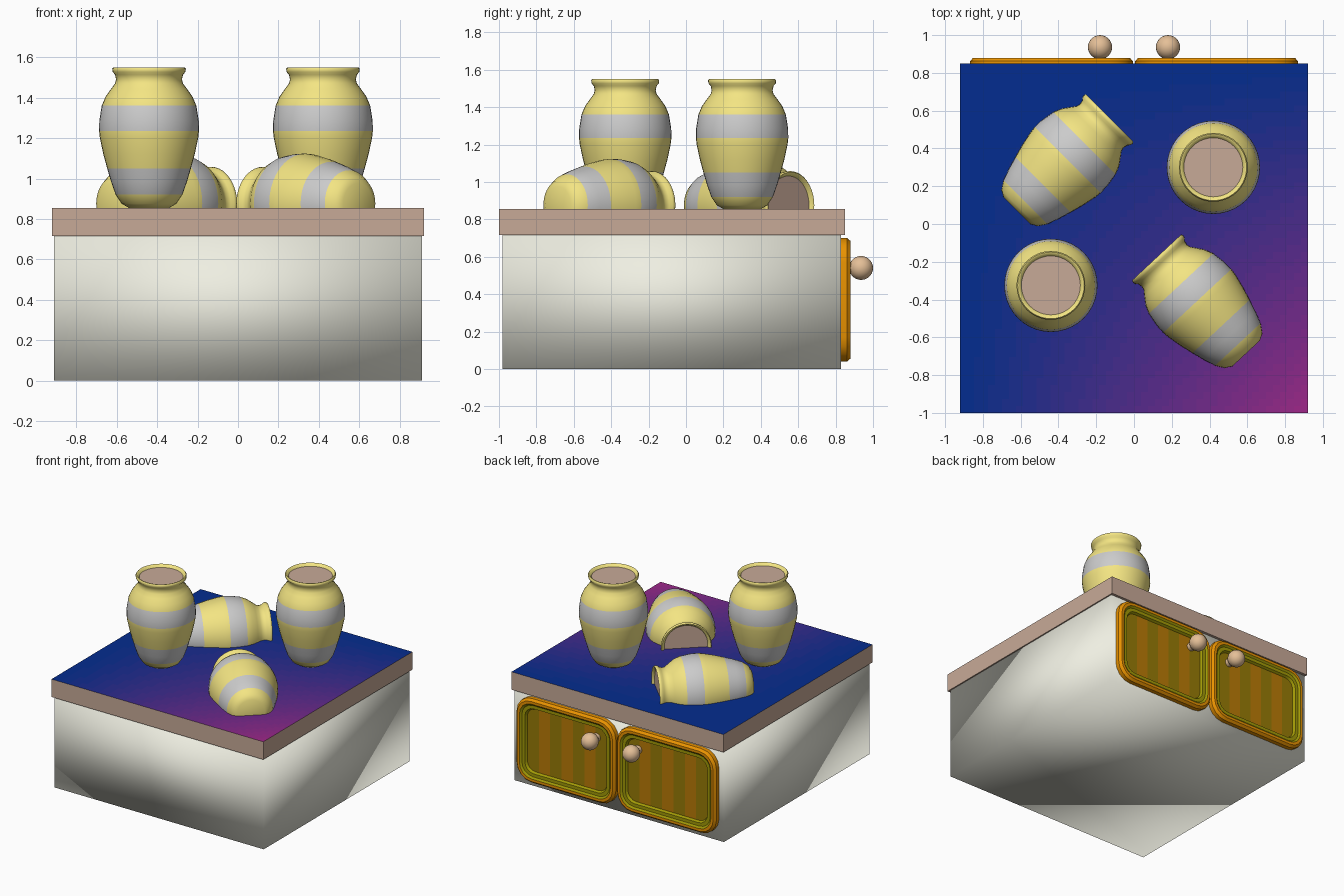
import bpy, bmesh
from math import sin, cos, pi, radians
from mathutils import Vector, Matrix

if "Cube" in bpy.data.objects:
    bpy.data.objects.remove(bpy.data.objects["Cube"])


def mat(name, r, g, b):
    m = bpy.data.materials.new(name)
    m.diffuse_color = [(c / 255) ** 2.2 for c in (r, g, b)] + [1]
    m.use_nodes = True
    m.node_tree.nodes["Principled BSDF"].inputs["Base Color"].default_value = m.diffuse_color
    return m


CREAM = mat("cream", 238, 238, 225)
BROWN = mat("brown", 198, 168, 150)
YELLOW = mat("yellow", 243, 228, 130)
GREY = mat("band_grey", 188, 188, 188)
ORANGE = mat("orange", 232, 145, 5)
OLIVE = mat("olive", 160, 152, 15)
PANEL_A = mat("panel_orange", 185, 122, 15)
PANEL_B = mat("panel_olive", 150, 122, 15)
KNOB = mat("knob_wood", 228, 190, 150)


def finish(name, bm, mats, angle=35):
    bmesh.ops.recalc_face_normals(bm, faces=bm.faces)
    me = bpy.data.meshes.new(name)
    bm.to_mesh(me)
    bm.free()
    for m in mats:
        me.materials.append(m)
    me.shade_smooth()
    if angle < 180:
        me.set_sharp_from_angle(angle=radians(angle))
    ob = bpy.data.objects.new(name, me)
    bpy.context.collection.objects.link(ob)
    return ob


def loft(rings, band_mats, start_mat, end_mat):
    """Skin closed rings, one material index per band, and cap both ends."""
    bm = bmesh.new()
    vs = [[bm.verts.new(p) for p in ring] for ring in rings]
    n = len(vs[0])
    for a, b, mi in zip(vs, vs[1:], band_mats):
        for i in range(n):
            j = (i + 1) % n
            bm.faces.new((a[i], a[j], b[j], b[i])).material_index = mi
    bm.faces.new(vs[0]).material_index = start_mat
    end = bm.faces.new(vs[-1])
    end.material_index = end_mat
    return bm, end


def box(x0, x1, y0, y1, z0, z1):
    bm = bmesh.new()
    bmesh.ops.create_cube(bm, size=1, matrix=Matrix.Translation(
        ((x0 + x1) / 2, (y0 + y1) / 2, (z0 + z1) / 2)) @ Matrix.Diagonal((x1 - x0, y1 - y0, z1 - z0, 1)))
    return bm


# cabinet body: a box with softly blended normals
finish("cabinet_body", box(-0.91, 0.91, -0.98, 0.83, 0, 0.72), [CREAM], 180)

# tabletop: brown slab whose upper face fades from blue to purple
LEVELS = 24
bm = box(-0.92, 0.92, -1, 0.85, 0.715, 0.855)
top = [f for f in bm.faces if f.calc_center_median().z > 0.85]
bmesh.ops.delete(bm, geom=top, context='FACES_ONLY')
old = set(bm.faces)
bmesh.ops.create_grid(bm, x_segments=50, y_segments=50, size=1,
                      matrix=Matrix.Translation((0, -0.075, 0.855)) @ Matrix.Diagonal((0.92, 0.925, 1, 1)))
for f in bm.faces:
    if f not in old:
        c = f.calc_center_median()
        t = (c.x + 0.92) / 1.84 * (0.85 - c.y) / 1.85
        f.material_index = 1 + min(LEVELS - 1, int(t * LEVELS))
fade = []
for k in range(LEVELS):
    t = k / (LEVELS - 1)
    fade.append(mat(f"fade_{k}", 12 + 145 * t, 48 - 4 * t, 142 - 6 * t))
finish("tabletop", bm, [BROWN] + fade)

# vase profile: radius, height, material of the band above
PROFILE = [(0.10, 0, 0), (0.135, 0.02, 0), (0.165, 0.065, 1), (0.188, 0.13, 1), (0.207, 0.195, 0),
           (0.226, 0.265, 0), (0.243, 0.345, 0), (0.247, 0.38, 1), (0.246, 0.43, 1), (0.234, 0.505, 0),
           (0.215, 0.55, 0), (0.188, 0.588, 0), (0.168, 0.615, 0), (0.163, 0.635, 0), (0.168, 0.658, 0),
           (0.18, 0.672, 0), (0.182, 0.688, 0), (0.176, 0.695, 0), (0.168, 0.693, 0), (0.156, 0.675, 0)]


def vase(name, matrix):
    rings = [[(r * cos(2 * pi * i / 40), r * sin(2 * pi * i / 40), h) for i in range(40)]
             for r, h, _ in PROFILE]
    bm, _ = loft(rings, [p[2] for p in PROFILE[:-1]], 0, 2)
    finish(name, bm, [YELLOW, GREY, BROWN], 50).matrix_world = matrix


def lying(x, y, heading):
    return (Matrix.Translation((x, y, 0.876)) @ Matrix.Rotation(radians(heading), 4, 'Z')
            @ Matrix.Rotation(pi / 2, 4, 'Y'))


# two standing vases and two half-sunk lying ones
vase("standing_vase_back", Matrix.Translation((0.42, 0.30, 0.855)))
vase("standing_vase_front", Matrix.Translation((-0.44, -0.325, 0.855)))
vase("lying_vase_back", lying(-0.62, 0.07, 45))
vase("lying_vase_front", lying(0.594, -0.685, 133))


def rounded(cx, cz, w, h, r, y, seg=4):
    pts = []
    for q, (sx, sz) in enumerate(((1, 1), (-1, 1), (-1, -1), (1, -1))):
        for k in range(seg + 1):
            a = (q + k / seg) * pi / 2
            pts.append((cx + sx * (w / 2 - r) + r * cos(a), y, cz + sz * (h / 2 - r) + r * sin(a)))
    return pts


# doors: rounded frame, sloped olive inner edge, striped recessed panel; with knobs
STEPS = [(0, 0.825), (0, 0.862), (0.016, 0.88), (0.036, 0.88), (0.05, 0.868), (0.075, 0.868), (0.085, 0.85)]
for side, s in (("left", -1), ("right", 1)):
    cx, cz, w, h = s * 0.437, 0.37, 0.862, 0.66
    rings = [rounded(cx, cz, w - 2 * d, h - 2 * d, 0.13 - d * 0.7, y) for d, y in STEPS]
    bm, panel = loft(rings, [0, 0, 0, 1, 1, 1], 0, 2)
    x0, pitch = cx - w / 2 + 0.085, (w - 0.17) / 7
    for k in range(1, 7):
        faces = [f for f in bm.faces if f.material_index == 2]
        geom = faces + list({e for f in faces for e in f.edges}) + list({v for f in faces for v in f.verts})
        bmesh.ops.bisect_plane(bm, geom=geom, plane_co=(x0 + k * pitch, 0, 0), plane_no=(1, 0, 0))
    for f in bm.faces:
        if f.material_index == 2:
            f.material_index = 2 + int((f.calc_center_bounds().x - x0) / pitch) % 2
    finish(f"{side}_door", bm, [ORANGE, OLIVE, PANEL_B, PANEL_A], 30)

    bm = bmesh.new()
    bmesh.ops.create_uvsphere(bm, u_segments=24, v_segments=14, radius=0.064,
                              matrix=Matrix.Translation((s * 0.18, 0.936, 0.54)))
    bmesh.ops.create_cone(bm, cap_ends=True, segments=16, radius1=0.032, radius2=0.032, depth=0.06,
                          matrix=Matrix.Translation((s * 0.18, 0.87, 0.54)) @ Matrix.Rotation(pi / 2, 4, 'X'))
    finish(f"{side}_knob", bm, [KNOB], 40)
